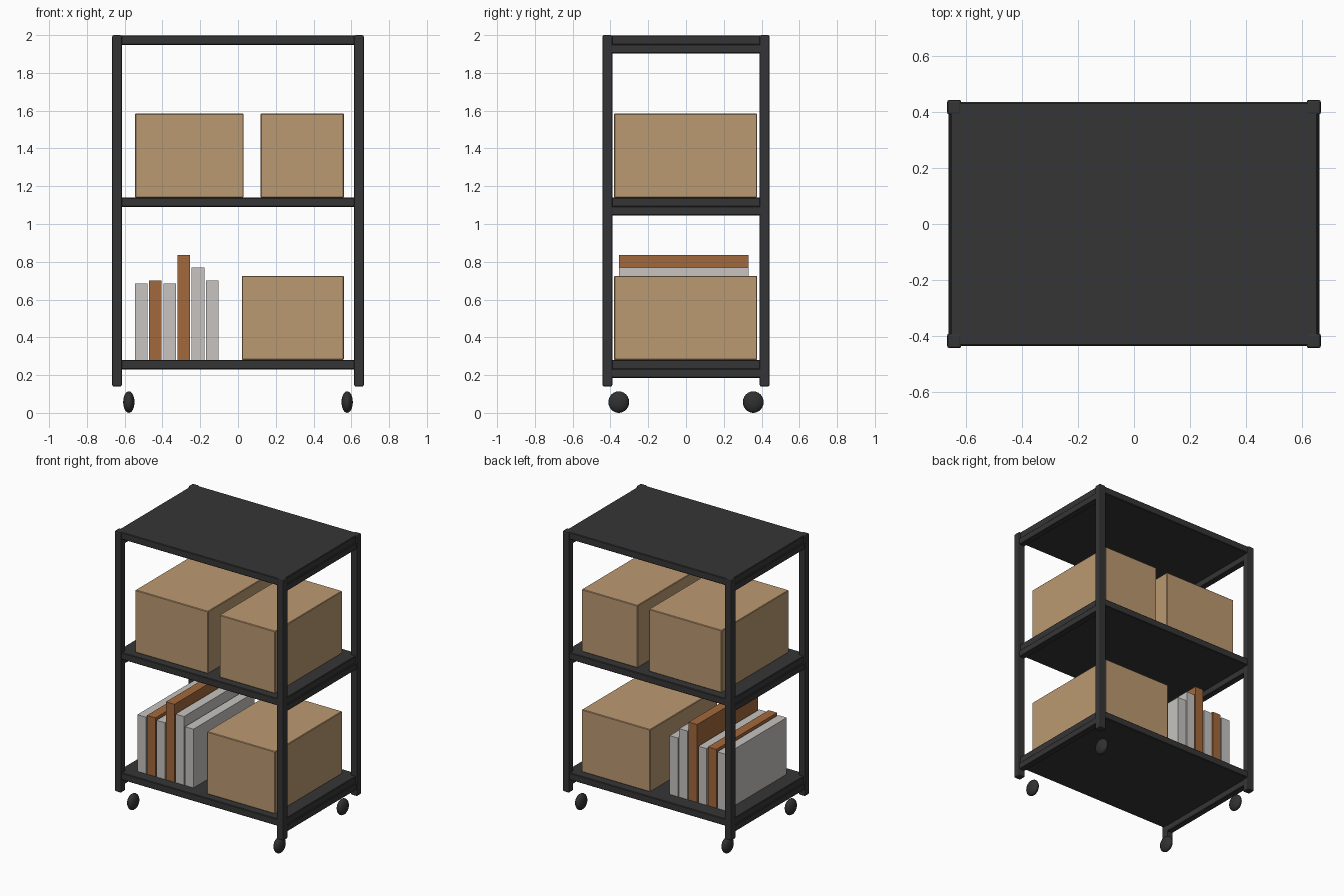
import bpy

if "Cube" in bpy.data.objects:
    bpy.data.objects.remove(bpy.data.objects["Cube"])


def material(name, rgb):
    m = bpy.data.materials.new(name)
    m.diffuse_color = (*rgb, 1)
    m.use_nodes = True
    m.node_tree.nodes["Principled BSDF"].inputs["Base Color"].default_value = m.diffuse_color
    return m


BLACK = material("black_metal", (0.036, 0.036, 0.037))
RUBBER = material("dark_rubber", (0.03, 0.03, 0.03))
CARD = material("cardboard", (0.50, 0.32, 0.165))
GREY = material("pale_grey_cover", (0.57, 0.55, 0.53))
BROWN = material("brown_cover", (0.36, 0.14, 0.046))


def block(name, x, y, z, mat, bevel=0.0, segments=1):
    """Box spanning the given (min, max) ranges."""
    bpy.ops.mesh.primitive_cube_add(size=1)
    ob = bpy.context.object
    ob.name = name
    ob.location = [(r[0] + r[1]) / 2 for r in (x, y, z)]
    ob.scale = [r[1] - r[0] for r in (x, y, z)]
    bpy.ops.object.transform_apply(location=False, rotation=False, scale=True)
    ob.data.materials.append(mat)
    if bevel:
        mod = ob.modifiers.new("soft_edges", 'BEVEL')
        mod.width, mod.segments = bevel, segments
    return ob


def span(sign, a, b):
    return tuple(sorted((sign * a, sign * b)))


# Corner posts and ball-like wheels under them
for sx in (-1, 1):
    for sy in (-1, 1):
        block("corner_post", span(sx, 0.615, 0.666), span(sy, 0.39, 0.442),
              (0.14, 2.0), BLACK, 0.008, 2)
        bpy.ops.mesh.primitive_uv_sphere_add(
            segments=24, ring_count=12, radius=1,
            location=(sx * 0.578, sy * 0.356, 0.057))
        wheel = bpy.context.object
        wheel.name = "wheel"
        wheel.scale = (0.03, 0.055, 0.057)
        wheel.data.materials.append(RUBBER)
        bpy.ops.object.shade_smooth()

# Three shelves, each with a support rail at both ends
for top in (0.281, 1.14, 1.998):
    block("shelf", (-0.655, 0.655), (-0.434, 0.434), (top - 0.05, top), BLACK, 0.004)
    for sx in (-1, 1):
        block("end_rail", span(sx, 0.617, 0.661), (-0.4, 0.4),
              (top - 0.095, top - 0.047), BLACK, 0.004)

# Cardboard boxes
for x0, x1, z in ((-0.545, 0.03, 1.14), (0.12, 0.56, 1.14), (0.02, 0.56, 0.281)):
    block("cardboard_box", (x0, x1), (-0.381, 0.376), (z, z + 0.445), CARD, 0.004)

# Row of upright books
books = ((0.685, GREY), (0.70, BROWN), (0.685, GREY),
         (0.837, BROWN), (0.77, GREY), (0.70, GREY))
for i, (top, mat) in enumerate(books):
    x = -0.546 + i * 0.0752
    block("book", (x, x + 0.067), (-0.355, 0.331), (0.281, top), mat)
